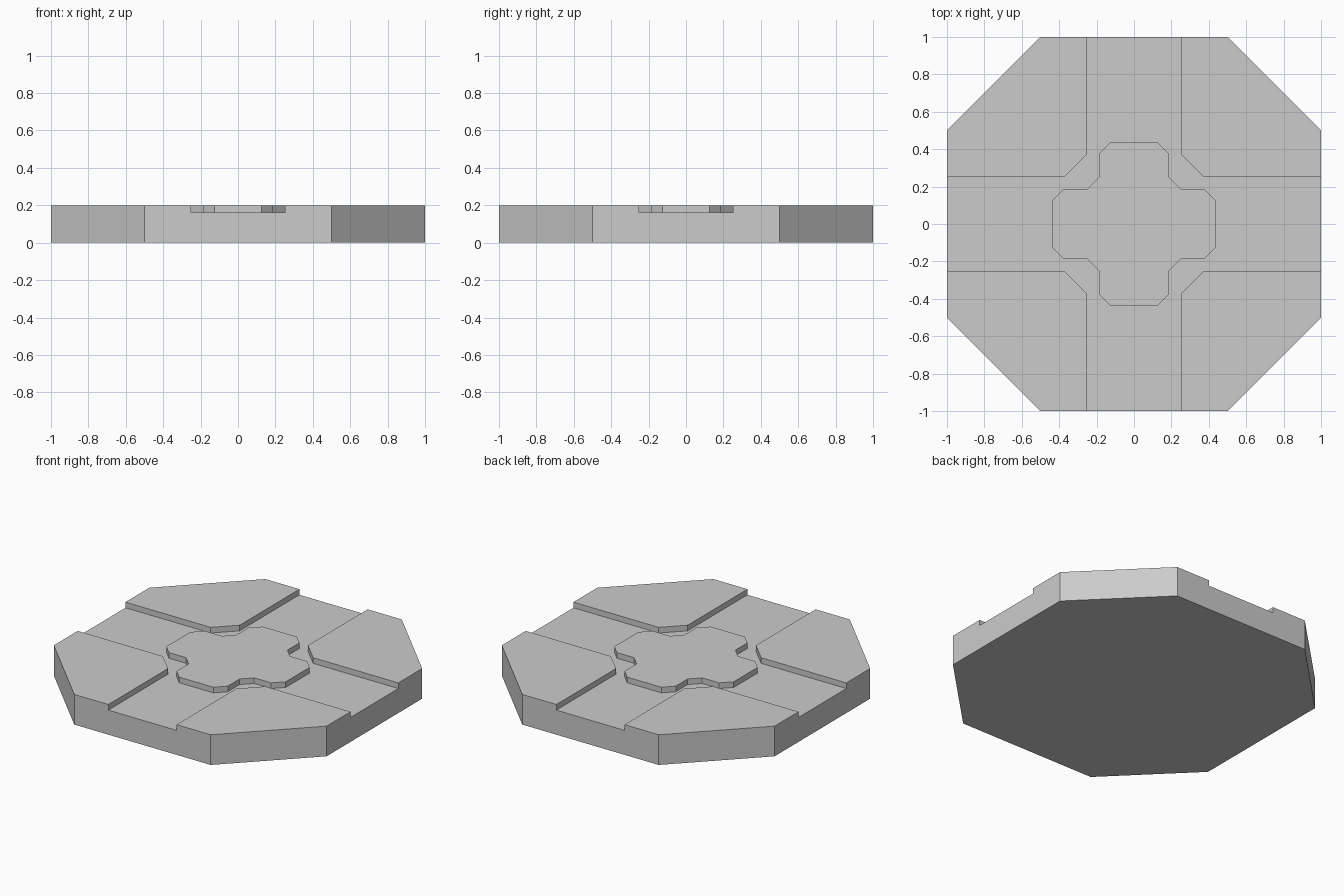
import bpy, bmesh

if "Cube" in bpy.data.objects:
    bpy.data.objects.remove(bpy.data.objects["Cube"])

HALF = 0.25      # channel half width
FLOOR = 0.1625   # channel floor height
TOP = 0.2


def prism(name, quarter, z0, z1):
    """Extrude an outline made by turning a quarter profile four times."""
    pts, turn = [], list(quarter)
    for _ in range(4):
        pts += turn
        turn = [(-y, x) for x, y in turn]
    bm = bmesh.new()
    face = bm.faces.new([bm.verts.new((x, y, z0)) for x, y in pts])
    ext = bmesh.ops.extrude_face_region(bm, geom=[face])
    verts = [v for v in ext["geom"] if isinstance(v, bmesh.types.BMVert)]
    bmesh.ops.translate(bm, vec=(0, 0, z1 - z0), verts=verts)
    bmesh.ops.recalc_face_normals(bm, faces=bm.faces)
    mesh = bpy.data.meshes.new(name)
    bm.to_mesh(mesh)
    bm.free()
    obj = bpy.data.objects.new(name, mesh)
    bpy.context.collection.objects.link(obj)
    return obj


def cut(target, cutter):
    """Subtract the cutter from the target and remove the cutter."""
    mod = target.modifiers.new("cut", 'BOOLEAN')
    mod.operation = 'DIFFERENCE'
    mod.solver = 'EXACT'
    mod.object = cutter
    cutter.hide_render = True
    bpy.context.view_layer.objects.active = target
    bpy.ops.object.modifier_apply(modifier=mod.name)
    bpy.data.objects.remove(cutter)


# Octagonal slab
slab = prism("octagonal_slab", [(1, 0.5), (0.5, 1)], 0, TOP)

# Crossing channels with chamfered inner corners
channels = prism("channel_cutter",
                 [(1.1, HALF), (0.375, HALF), (HALF, 0.375), (HALF, 1.1)],
                 FLOOR, TOP + 0.1)

# Raised centre cross left standing in the channels
cross = prism("centre_cross_cutter",
              [(0.4375, 0.125), (0.375, 0.1875), (0.25, 0.1875),
               (0.1875, 0.25), (0.1875, 0.375), (0.125, 0.4375)],
              FLOOR - 0.1, TOP + 0.2)

cut(channels, cross)
cut(slab, channels)
